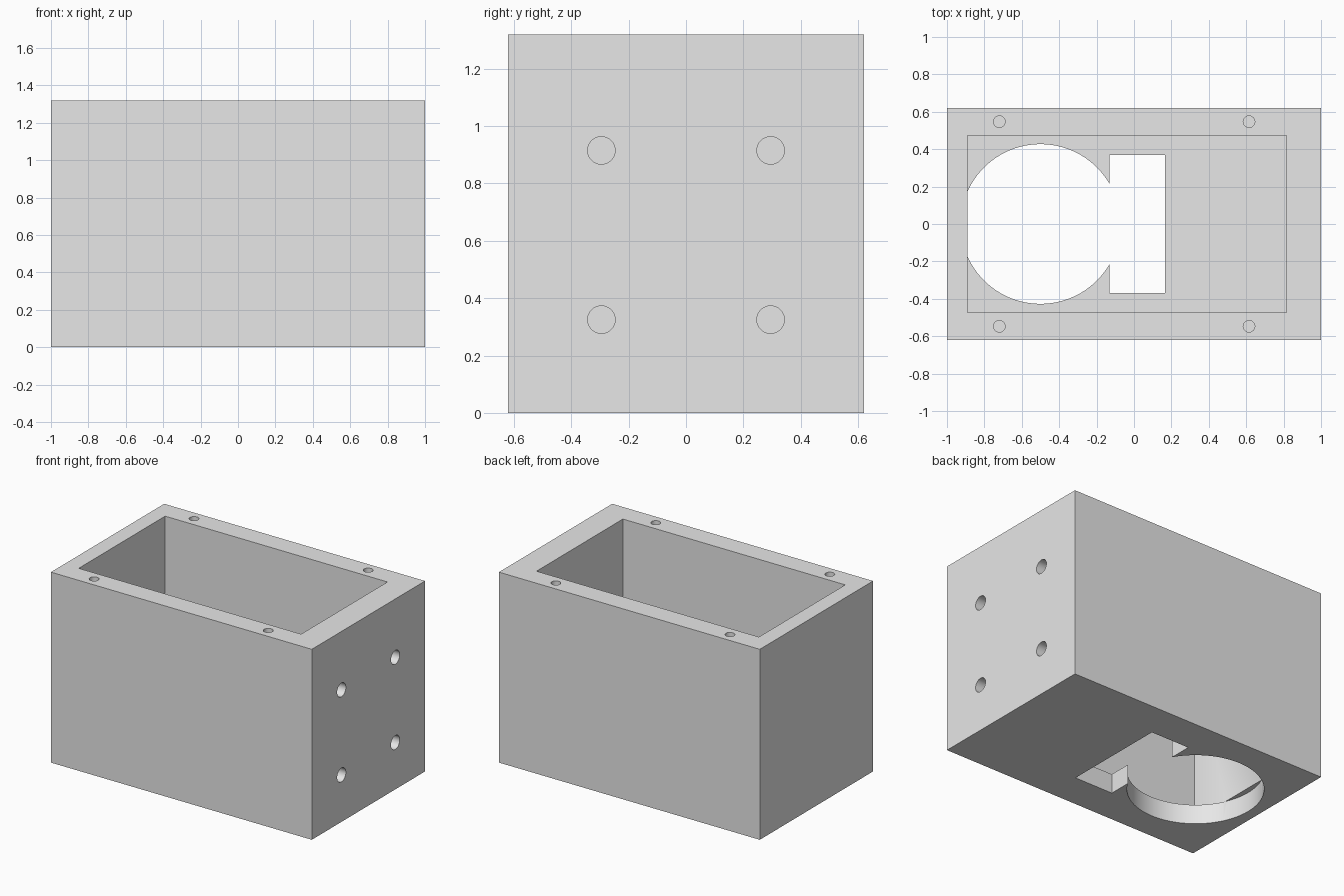
import bpy
import math

old = bpy.data.objects.get("Cube")
if old:
    bpy.data.objects.remove(old, do_unlink=True)

# Single plain grey
grey = bpy.data.materials.new("light_grey")
grey.use_nodes = True
grey.diffuse_color = (0.8, 0.8, 0.8, 1)
grey.node_tree.nodes["Principled BSDF"].inputs["Base Color"].default_value = (0.8, 0.8, 0.8, 1)


def box(name, x, y, z):
    """Box spanning the given (low, high) ranges."""
    bpy.ops.mesh.primitive_cube_add(size=1, location=[sum(r) / 2 for r in (x, y, z)])
    ob = bpy.context.object
    ob.name = name
    ob.scale = [r[1] - r[0] for r in (x, y, z)]
    bpy.ops.object.transform_apply(location=True, rotation=True, scale=True)
    ob.data.materials.append(grey)
    return ob


def cylinder(name, radius, depth, centre, tilt=0.0, sides=32):
    """Cylinder along z, or along x when tilted a quarter turn about y."""
    bpy.ops.mesh.primitive_cylinder_add(vertices=sides, radius=radius, depth=depth,
                                        location=centre, rotation=(0, tilt, 0))
    ob = bpy.context.object
    ob.name = name
    bpy.ops.object.transform_apply(location=True, rotation=True, scale=True)
    ob.data.materials.append(grey)
    return ob


HALF_Y, HEIGHT, FLOOR = 0.62, 1.32, 0.135
SIDE_DEPTH, TOP_DEPTH = 0.13, 0.25
housing = box("housing", (-1, 1), (-HALF_Y, HALF_Y), (0, HEIGHT))

# Main cavity, then the round and rectangular openings in the floor
cutters = [
    box("cavity_cutter", (-0.89, 0.815), (-0.473, 0.473), (FLOOR, HEIGHT + 0.2)),
    cylinder("round_opening_cutter", 0.427, FLOOR + 0.1,
             (-0.5, 0, (FLOOR - 0.1) / 2), sides=96),
    box("slot_opening_cutter", (-0.13, 0.165), (-0.37, 0.37), (-0.1, FLOOR + 0.05)),
]

for side in (-1, 1):
    # Blind screw holes in the top rim
    for x in (-0.72, 0.615):
        cutters.append(cylinder("rim_hole_cutter", 0.031, TOP_DEPTH * 2,
                                (x, side * 0.547, HEIGHT)))
    # Blind mounting holes in the thick end wall
    for z in (0.325, 0.915):
        cutters.append(cylinder("wall_hole_cutter", 0.048, SIDE_DEPTH * 2,
                                (1, side * 0.295, z), math.pi / 2))

# Cut everything out of the housing
bpy.ops.object.select_all(action="DESELECT")
bpy.context.view_layer.objects.active = housing
housing.select_set(True)
for cutter in cutters:
    mod = housing.modifiers.new("cut", "BOOLEAN")
    mod.operation = "DIFFERENCE"
    mod.solver = "EXACT"
    mod.object = cutter
    bpy.ops.object.modifier_apply(modifier=mod.name)
for cutter in cutters:
    bpy.data.objects.remove(cutter, do_unlink=True)

bpy.ops.object.shade_smooth_by_angle(angle=math.radians(30))
